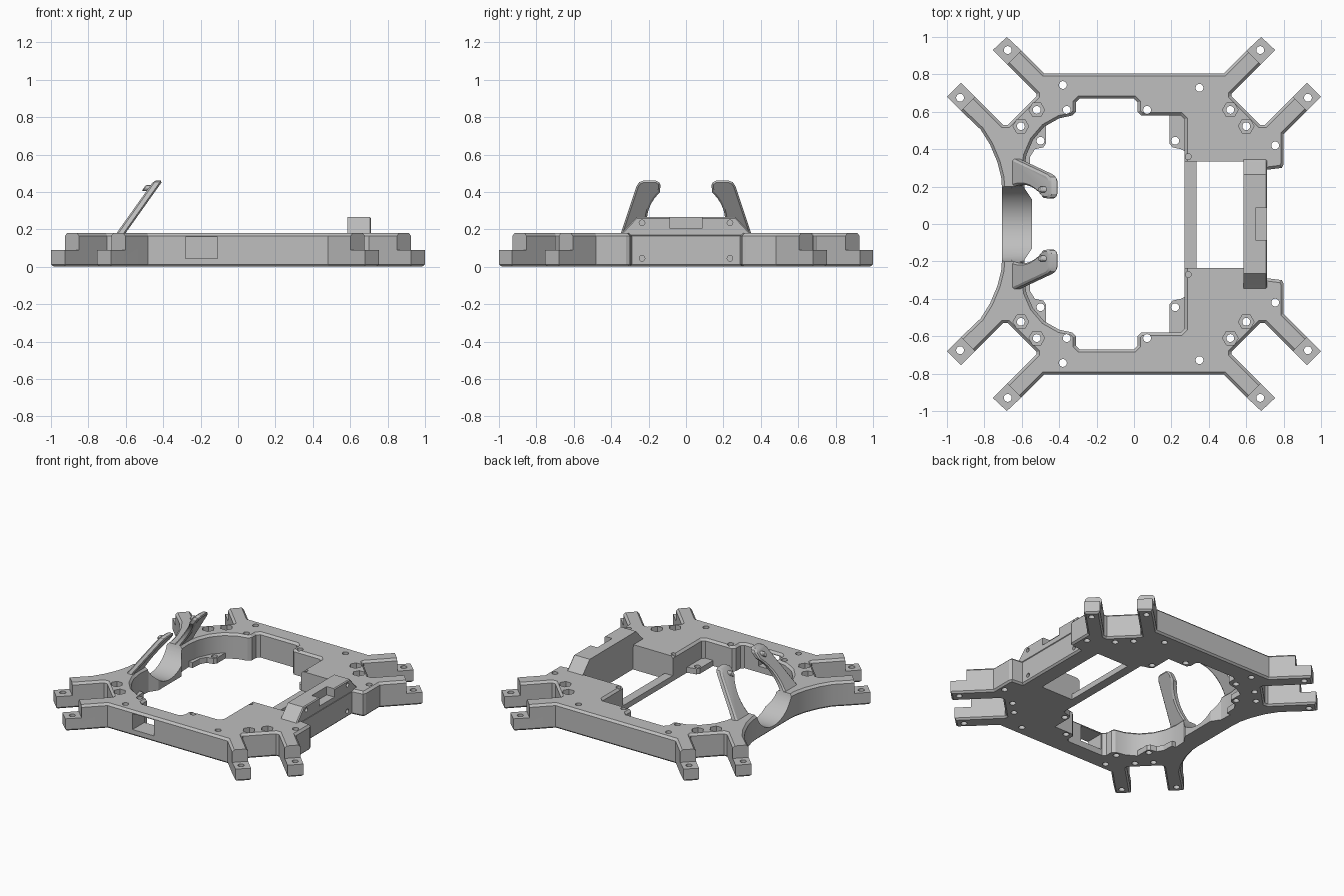
import bpy, bmesh, math
from mathutils import Matrix, Vector

if "Cube" in bpy.data.objects:
    bpy.data.objects.remove(bpy.data.objects["Cube"], do_unlink=True)

grey = bpy.data.materials.new("plain grey")
grey.use_nodes = True
GREY = (0.52, 0.52, 0.52, 1)
grey.diffuse_color = GREY
grey.node_tree.nodes["Principled BSDF"].inputs["Base Color"].default_value = GREY

AXIS_X = Matrix(((0, 0, 1, 0), (1, 0, 0, 0), (0, 1, 0, 0), (0, 0, 0, 1)))


def mirrored(half):
    return half + [(x, -y) for x, y in reversed(half)]


def circle(x, y, r, n=16):
    return [(x + r * math.cos(math.tau * i / n), y + r * math.sin(math.tau * i / n))
            for i in range(n)]


def rect(x0, x1, y0, y1):
    return [(x0, y0), (x1, y0), (x1, y1), (x0, y1)]


def grow(points, d):
    """Offset a counter-clockwise outline outwards by d with mitred corners."""
    out = []
    for i, p in enumerate(points):
        a, b, c = Vector(points[i - 1]), Vector(p), Vector(points[(i + 1) % len(points)])
        u, v = (b - a).normalized(), (c - b).normalized()
        n1, n2 = Vector((u.y, -u.x)), Vector((v.y, -v.x))
        out.append(b + (n1 + n2) * (d / max(0.3, 1 + n1.dot(n2))))
    return out


def add_prism(bm, points, levels, matrix=None):
    """Stack rings of an outline; levels are (height, offset), lowest first."""
    area = sum(points[i - 1][0] * p[1] - p[0] * points[i - 1][1] for i, p in enumerate(points))
    if area < 0:
        points = points[::-1]
    m = matrix or Matrix()
    rings = [[bm.verts.new(m @ Vector((p[0], p[1], z))) for p in grow(points, d)]
             for z, d in levels]
    bm.faces.new(rings[0][::-1])
    bm.faces.new(rings[-1])
    n = len(points)
    for lo, hi in zip(rings, rings[1:]):
        for i in range(n):
            j = (i + 1) % n
            bm.faces.new((lo[i], lo[j], hi[j], hi[i]))


def make(name, shapes):
    """Object made of several prisms, each (outline, levels[, matrix])."""
    bm = bmesh.new()
    for shape in shapes:
        add_prism(bm, *shape)
    bm.normal_update()
    mesh = bpy.data.meshes.new(name)
    bm.to_mesh(mesh)
    bm.free()
    mesh.materials.append(grey)
    ob = bpy.data.objects.new(name, mesh)
    bpy.context.collection.objects.link(ob)
    return ob


def cut(targets, shapes):
    cutter = make("cutter", shapes)
    cutter.hide_render = True
    for ob in targets:
        mod = ob.modifiers.new("cut", "BOOLEAN")
        mod.operation, mod.solver, mod.object = "DIFFERENCE", "EXACT", cutter
        bpy.context.view_layer.objects.active = ob
        bpy.ops.object.modifier_apply(modifier=mod.name)
    bpy.data.objects.remove(cutter, do_unlink=True)


# Frame with eight diagonal arms
TOP = 0.18
corner = [(0.80, 0.48), (0.925, 0.605), (1.0, 0.68), (0.925, 0.755), (0.70, 0.53), (0.675, 0.53),
          (0.52, 0.685), (0.52, 0.695), (0.755, 0.93), (0.68, 1.0), (0.605, 0.93), (0.48, 0.805)]
left_arms = [(-x, y) for x, y in reversed(corner[1:])]
outline = mirrored([(0.71, 0.29), (0.79, 0.30), (0.80, 0.32)] + corner + left_arms
                   + [(-0.82, 0.505), (-0.77, 0.425), (-0.73, 0.33), (-0.71, 0.25), (-0.705, 0.18)])
frame = make("frame", [(outline, [(0, -0.012), (0.012, 0), (0.165, 0), (TOP, -0.015)])])

# Central opening and side pocket
opening = mirrored([(0.27, 0.56), (0.25, 0.58), (0.04, 0.58), (0.02, 0.60), (0.02, 0.65),
                    (0.0, 0.67), (-0.29, 0.67), (-0.31, 0.65), (-0.31, 0.60), (-0.33, 0.58),
                    (-0.40, 0.565), (-0.48, 0.52), (-0.54, 0.45), (-0.575, 0.37),
                    (-0.59, 0.28), (-0.585, 0.19), (-0.545, 0.13)])
cut([frame], [(opening, [(-0.1, 0), (0.165, 0), (0.185, 0.02)])])
cut([frame], [(rect(0.2, 0.59, -0.235, 0.335), [(-0.1, 0), (0.3, 0)])])

# Lowered arm tips
tips = []
for sx in (-1, 1):
    for sy in (-1, 1):
        for x, y in ((0.925, 0.68), (0.68, 0.925)):
            m = Matrix.Translation((sx * x, sy * y, 0)) @ Matrix.Rotation(
                math.atan2(sy, sx), 4, "Z")
            tips.append((rect(-0.053, 0.1, -0.075, 0.075), [(0.09, 0), (0.3, 0)], m))
cut([frame], tips)

# Round saddle in the left wall, and the front window
cut([frame], [(circle(0, 0.24, 0.21, 48), [(-0.9, 0), (-0.4, 0)], AXIS_X)])
cut([frame], [(rect(-0.28, -0.11, -0.9, -0.6), [(0.045, 0), (0.16, 0)])])

# Thin ledges and cross bar at the bottom of the opening
slab = [(0.0, 0), (0.04, 0)]
right_ledge = [(0.19, 0.6), (0.19, 0.43), (0.205, 0.41), (0.25, 0.40), (0.29, 0.38), (0.29, 0.6)]
left_ledge = [(-0.47, 0.57), (-0.47, 0.43), (-0.485, 0.41), (-0.53, 0.40), (-0.555, 0.36),
              (-0.56, 0.28), (-0.62, 0.28), (-0.62, 0.45), (-0.53, 0.57)]
ledges = []
for s, side in ((1, "back"), (-1, "front")):
    for pts, name in ((right_ledge, "right"), (left_ledge, "left")):
        ledges.append(make(f"{side}_{name}_ledge", [([(x, s * y) for x, y in pts], slab)]))
bar = make("cross_bar", [(rect(0.27, 0.335, -0.25, 0.35), slab)])

# Screw holes, with hexagonal nut seats beside the arm roots
screws = [(-0.38, 0.743), (0.35, 0.728), (-0.36, 0.61), (0.07, 0.61), (-0.5, 0.445),
          (0.22, 0.445), (0.755, 0.42)]
nuts = [(-0.52, 0.61), (-0.605, 0.523), (0.515, 0.61), (0.6, 0.523)]
tip_holes = [(sx * x, y) for sx in (-1, 1) for x, y in ((0.675, 0.93), (0.93, 0.675))]
through = [(-0.1, 0), (0.3, 0)]
both = (-1, 1)
cut([frame] + ledges, [(circle(x, s * y, 0.021), through)
                       for s in both for x, y in screws + nuts + tip_holes])
cut([frame], [(circle(x, s * y, 0.042, 6), [(0.12, 0), (0.3, 0)]) for s in both for x, y in nuts])
cut([frame], [(circle(0.29, y, 0.016), [(0.1, 0), (0.3, 0)]) for y in (0.36, -0.27)])

# Raised rail on the right side with a notch and bolt holes
rail_profile = [(s * y, z) for s, pts in ((1, [(0.36, 0.165), (0.335, 0.19), (0.265, 0.265)]),
                                          (-1, [(0.265, 0.265), (0.335, 0.19), (0.36, 0.165)]))
                for y, z in pts]
hump = make("raised_rail", [(rail_profile, [(0.585, 0), (0.705, 0), (0.712, -0.006)], AXIS_X)])
cut([hump], [(rect(0.65, 0.8, -0.085, 0.085), [(0.205, 0), (0.4, 0)])])
cut([hump, frame], [(circle(s * 0.235, z, 0.015), [(0.66, 0), (0.8, 0)], AXIS_X)
                    for s in both for z in (0.235, 0.045)])

# Pair of leaning hooks around the saddle
arc = [(0.21 * math.cos(math.radians(a)), 0.24 + 0.21 * math.sin(math.radians(a)))
       for a in range(48, -31, -6)]
hook_profile = ([(0.36, 0.15), (0.345, 0.19), (0.265, 0.43), (0.25, 0.452), (0.23, 0.46),
                 (0.16, 0.46), (0.142, 0.45), (0.136, 0.435)] + arc)
lean = Matrix(((1, 0, 0.71, -0.625 - 0.71 * TOP), (0, 1, 0, 0), (0, 0, 1, 0), (0, 0, 0, 1)))
hooks = []
for s, side in ((1, "back"), (-1, "front")):
    hooks.append(make(f"{side}_hook", [
        ([(s * y, z) for y, z in hook_profile],
         [(-0.024, -0.01), (-0.014, 0), (0.014, 0), (0.024, -0.01)], lean @ AXIS_X)]))
    hooks.append(make(f"{side}_hook_pin", [
        (circle(s * 0.185, 0.42, 0.016, 12), [(-0.05, -0.004), (-0.044, 0), (0, 0)],
         lean @ AXIS_X)]))

# Soft shading on curved walls, crisp edges elsewhere
bpy.ops.object.select_all(action="DESELECT")
for ob in [frame, bar, hump] + ledges + hooks:
    ob.select_set(True)
bpy.context.view_layer.objects.active = frame
bpy.ops.object.shade_smooth_by_angle(angle=math.radians(25))
